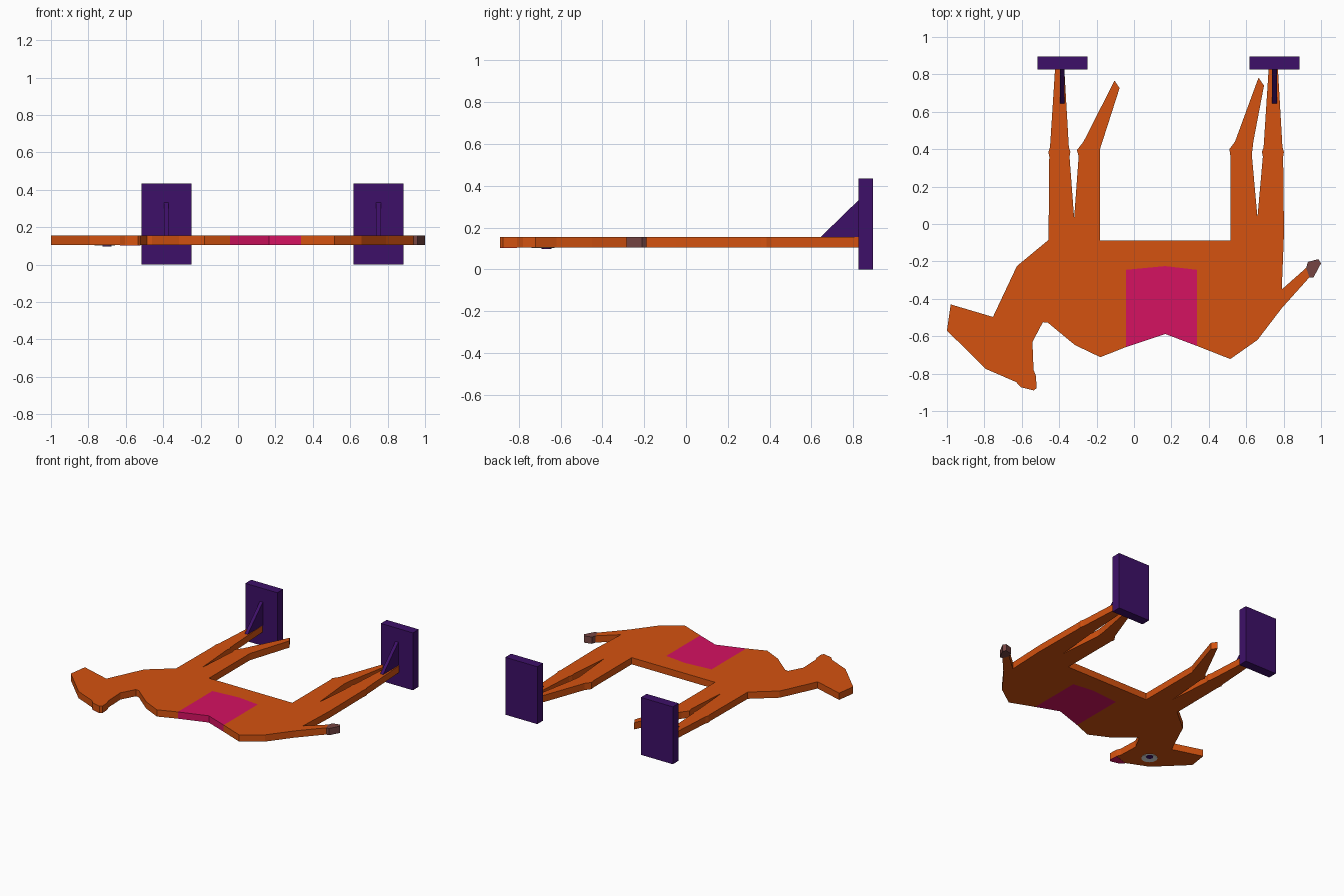
import bpy, bmesh

if "Cube" in bpy.data.objects:
    bpy.data.objects.remove(bpy.data.objects["Cube"])

Z0, Z1 = 0.104, 0.155          # bottom and top of the flat board


def material(name, rgb):
    m = bpy.data.materials.new(name)
    m.diffuse_color = (*rgb, 1)
    m.use_nodes = True
    m.node_tree.nodes["Principled BSDF"].inputs["Base Color"].default_value = m.diffuse_color
    return m


orange = material("orange", (0.66, 0.085, 0.005))
pink = material("pink", (0.66, 0.006, 0.12))
purple = material("dark purple", (0.048, 0.005, 0.14))
brown = material("grey brown", (0.18, 0.06, 0.055))
white = material("white", (0.8, 0.8, 0.8))


def prism(name, pts, vec, mat):
    """Extrude a closed 3D outline along vec."""
    bm = bmesh.new()
    face = bm.faces.new([bm.verts.new(p) for p in pts])
    ext = bmesh.ops.extrude_face_region(bm, geom=[face], use_keep_orig=True)
    new = [v for v in ext["geom"] if isinstance(v, bmesh.types.BMVert)]
    bmesh.ops.translate(bm, verts=new, vec=vec)
    bmesh.ops.recalc_face_normals(bm, faces=bm.faces)
    mesh = bpy.data.meshes.new(name)
    bm.to_mesh(mesh)
    bm.free()
    mesh.materials.append(mat)
    ob = bpy.data.objects.new(name, mesh)
    bpy.context.collection.objects.link(ob)
    return ob


def board(name, outline, mat, z0=Z0, z1=Z1):
    return prism(name, [(x, y, z0) for x, y in outline], (0, 0, z1 - z0), mat)


def box(name, x0, x1, y0, y1, z0, z1, mat):
    return board(name, [(x0, y0), (x1, y0), (x1, y1), (x0, y1)], mat, z0, z1)


def straight_leg(cx):
    half = [(0.057, 0.36), (0.062, 0.385), (0.053, 0.41), (0.026, 0.83)]
    return [(cx - w, y) for w, y in half] + \
           [(cx + w * 0.9, y) for w, y in reversed(half)]


FORE, HIND = -0.396, 0.746      # centre lines of the standing legs

# silhouette pieces, in order around the animal
chest = [(-1.0, -0.57), (-0.98, -0.43), (-0.754, -0.497), (-0.626, -0.225),
         (-0.457, -0.085)]
raised_foreleg = [(-0.32, 0.03), (-0.296, 0.36), (-0.305, 0.395), (-0.27, 0.44),
                  (-0.104, 0.767), (-0.077, 0.727), (-0.182, 0.4), (-0.182, -0.087)]
raised_hindleg = [(0.515, -0.087), (0.515, 0.365), (0.51, 0.4), (0.54, 0.44),
                  (0.666, 0.783), (0.695, 0.74), (0.638, 0.44), (0.63, 0.37),
                  (0.66, 0.035)]
rump = [(0.802, -0.05), (0.79, -0.35), (0.92, -0.235), (0.938, -0.285),
        (0.79, -0.45), (0.66, -0.62), (0.515, -0.722)]
saddle = [(0.337, -0.652), (0.337, -0.245), (0.167, -0.225), (-0.043, -0.245),
          (-0.043, -0.658)]
neck = [(-0.18, -0.712), (-0.316, -0.647), (-0.46, -0.528), (-0.487, -0.525),
        (-0.543, -0.63), (-0.537, -0.78)]
nose = [(-0.525, -0.81), (-0.52, -0.876), (-0.535, -0.89), (-0.605, -0.873),
        (-0.63, -0.845)]

# flat body with a notch for the saddle
board("body", chest + straight_leg(FORE) + raised_foreleg + raised_hindleg
      + straight_leg(HIND) + rump + saddle + neck + nose + [(-0.792, -0.775)], orange)
board("saddle", saddle + [(0.167, -0.588)], pink)
board("tail_tip", [(0.92, -0.235), (0.93, -0.203), (0.985, -0.188), (1.0, -0.21),
                   (0.96, -0.285), (0.938, -0.285)], brown)

# painted face on the underside
board("nose_patch", nose, pink, Z0 - 0.002, Z0)
for name, x, y, r, t, mat in (("eye", -0.712, -0.684, 0.055, 0.003, white),
                              ("pupil", -0.70, -0.667, 0.024, 0.006, purple)):
    bpy.ops.mesh.primitive_cylinder_add(vertices=24, radius=r, depth=t,
                                        location=(x, y, Z0 - t / 2))
    ob = bpy.context.object
    ob.name = name
    ob.data.materials.append(mat)

# foot plates with triangular braces
for label, cx in (("fore", FORE), ("hind", HIND)):
    px = cx + (0.013 if label == "fore" else 0.005)
    box(label + "_foot_plate", px - 0.134, px + 0.134, 0.826, 0.896, 0, 0.434, purple)
    bx = px - 0.0125
    prism(label + "_foot_brace",
          [(bx, 0.645, Z1), (bx, 0.83, Z1), (bx, 0.83, 0.335)], (0.025, 0, 0), purple)
